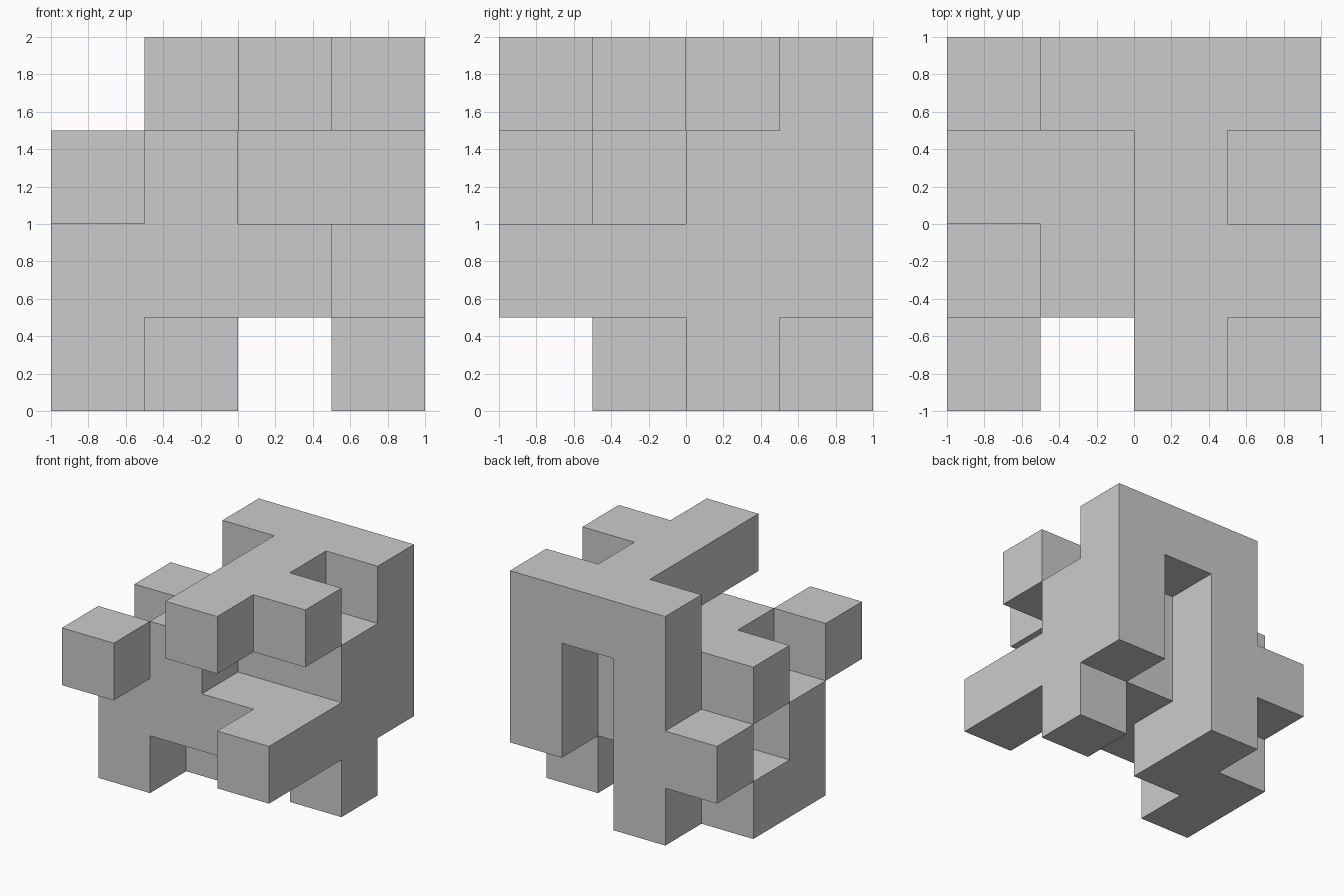
import bpy, bmesh, math
from mathutils import Vector

if "Cube" in bpy.data.objects:
    bpy.data.objects.remove(bpy.data.objects["Cube"])

CELL = 0.5
# Plan of each layer, bottom to top; rows run back to front, columns left to right
LAYERS = [
    [".#..", "##.#", "#...", "...."],
    ["##.#", ".###", "####", "...#"],
    [".#.#", "####", ".#..", "#..."],
    [".###", "..#.", "..##", "..#."],
]
cells = {(i, 3 - r, k)
         for k, rows in enumerate(LAYERS)
         for r, row in enumerate(rows)
         for i, ch in enumerate(row) if ch == "#"}


def add_side(bm, cell, axis, sign):
    """Add one outward-facing square side of a cell."""
    n = Vector((0, 0, 0))
    n[axis] = sign
    u = Vector((0, 0, 0))
    u[(axis + 1) % 3] = 1
    v = n.cross(u)
    centre = Vector(cell) + Vector((0.5, 0.5, 0.5)) + n * 0.5
    corners = [centre + (u * a + v * b) * 0.5
               for a, b in ((-1, -1), (1, -1), (1, 1), (-1, 1))]
    bm.faces.new([bm.verts.new(((p.x - 2) * CELL, (p.y - 2) * CELL, p.z * CELL))
                  for p in corners])


# Skin of the block sculpture: only sides without a neighbour
bm = bmesh.new()
for cell in sorted(cells):
    for axis in range(3):
        for sign in (-1, 1):
            near = list(cell)
            near[axis] += sign
            if tuple(near) not in cells:
                add_side(bm, cell, axis, sign)
bmesh.ops.remove_doubles(bm, verts=bm.verts[:], dist=1e-4)

# Merge coplanar squares into large flat faces
bmesh.ops.dissolve_limit(bm, angle_limit=math.radians(1),
                         verts=bm.verts[:], edges=bm.edges[:])

mesh = bpy.data.meshes.new("block_sculpture")
bm.to_mesh(mesh)
bm.free()
obj = bpy.data.objects.new("block_sculpture", mesh)
bpy.context.collection.objects.link(obj)
